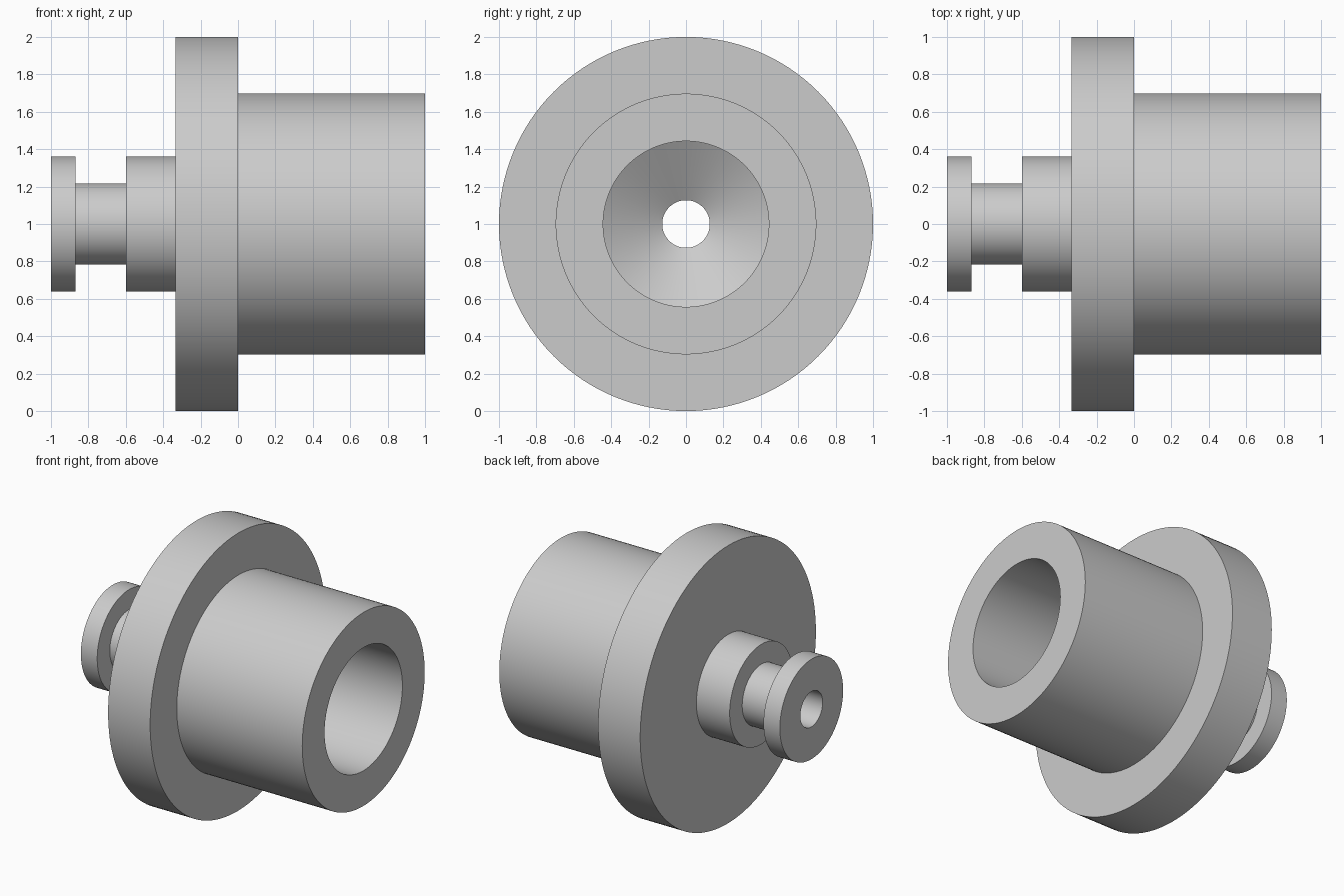
import bpy, bmesh, math

cube = bpy.data.objects.get("Cube")
if cube:
    bpy.data.objects.remove(cube, do_unlink=True)

SEGMENTS = 128
AXIS_HEIGHT = 1.0

# Plain grey metal
grey = bpy.data.materials.new("grey metal")
grey.use_nodes = True
colour = (0.6, 0.6, 0.6, 1)
grey.diffuse_color = colour
grey.node_tree.nodes["Principled BSDF"].inputs["Base Color"].default_value = colour

# Closed half section as (x, radius)
outside = [
    (-1, 0.36), (-0.87, 0.36),       # end disc
    (-0.87, 0.217), (-0.6, 0.217),   # groove
    (-0.6, 0.36), (-0.335, 0.36),    # collar
    (-0.335, 1), (0, 1),             # flange
    (0, 0.697), (1, 0.697),          # barrel
]
# Wide bore, drill-point cone, narrow through hole
bore = [(1, 0.443), (0, 0.443), (-0.19, 0.127), (-1, 0.127)]


def lathe(name, section):
    """Revolve a closed section about the horizontal x axis."""
    bm = bmesh.new()
    verts = [bm.verts.new((x, 0, AXIS_HEIGHT + r)) for x, r in section]
    edges = [bm.edges.new((v, verts[i - 1])) for i, v in enumerate(verts)]
    bmesh.ops.spin(bm, geom=verts + edges, cent=(0, 0, AXIS_HEIGHT),
                   axis=(1, 0, 0), angle=math.tau, steps=SEGMENTS)
    bmesh.ops.remove_doubles(bm, verts=bm.verts[:], dist=0.0005)
    bmesh.ops.recalc_face_normals(bm, faces=bm.faces[:])
    mesh = bpy.data.meshes.new(name)
    bm.to_mesh(mesh)
    bm.free()
    mesh.materials.append(grey)
    obj = bpy.data.objects.new(name, mesh)
    bpy.context.collection.objects.link(obj)
    return obj


bushing = lathe("flanged_bushing", outside + bore)
bpy.ops.object.select_all(action="DESELECT")
bushing.select_set(True)
bpy.context.view_layer.objects.active = bushing
bpy.ops.object.shade_smooth_by_angle(angle=math.radians(30))
